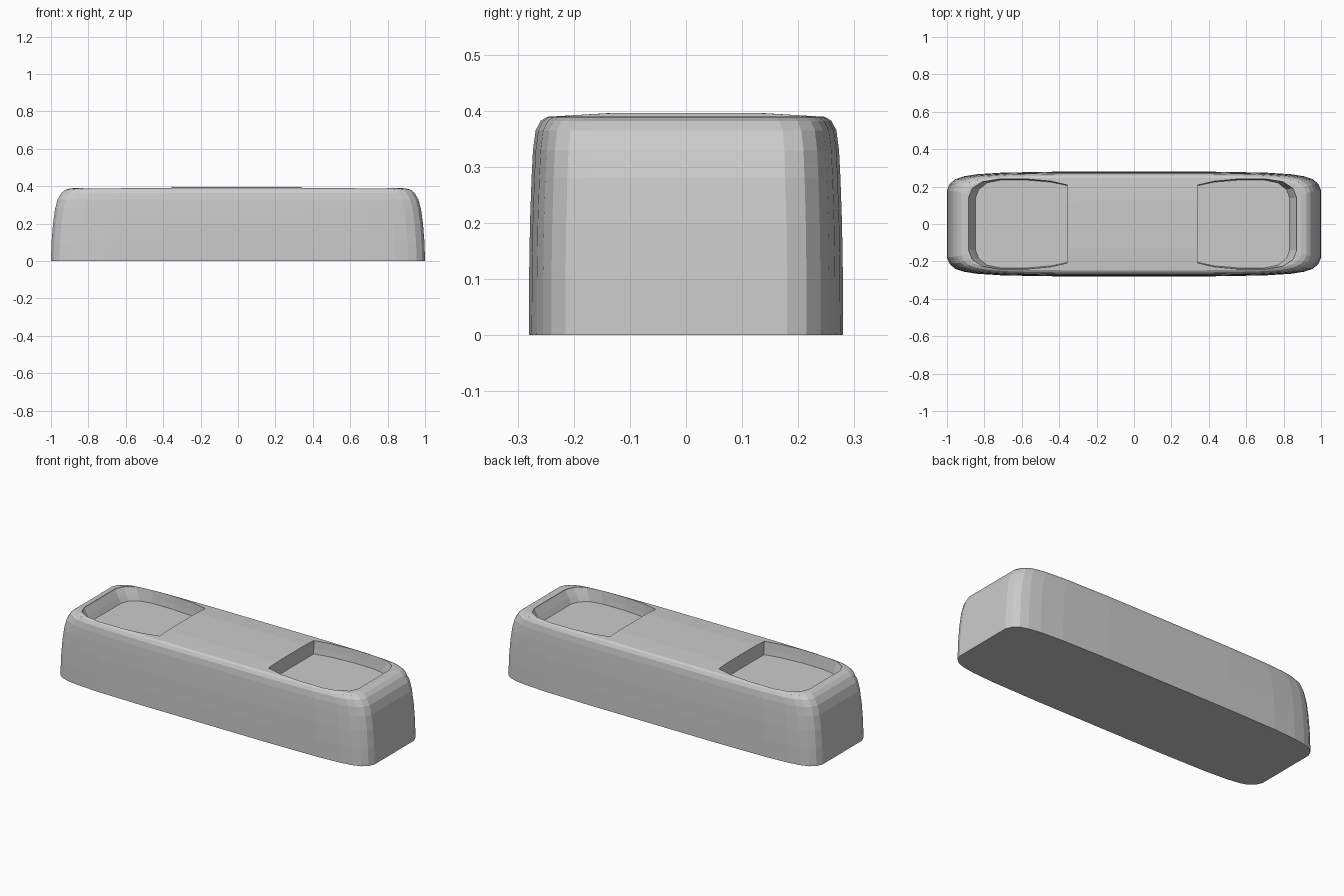
import bpy, bmesh

if "Cube" in bpy.data.objects:
    bpy.data.objects.remove(bpy.data.objects["Cube"])

grey = bpy.data.materials.new("light grey")
grey.diffuse_color = (0.6, 0.6, 0.6, 1)
grey.use_nodes = True
grey.node_tree.nodes["Principled BSDF"].inputs["Base Color"].default_value = grey.diffuse_color


def loft(name, rings):
    """Skin a stack of closed rings and cap both ends."""
    bm = bmesh.new()
    loops = [[bm.verts.new(p) for p in ring] for ring in rings]
    n = len(loops[0])
    for a, b in zip(loops, loops[1:]):
        for i in range(n):
            j = (i + 1) % n
            bm.faces.new((a[i], a[j], b[j], b[i]))
    bm.faces.new(loops[0][::-1])
    bm.faces.new(loops[-1])
    bmesh.ops.recalc_face_normals(bm, faces=bm.faces)
    mesh = bpy.data.meshes.new(name)
    bm.to_mesh(mesh)
    bm.free()
    mesh.materials.append(grey)
    obj = bpy.data.objects.new(name, mesh)
    bpy.context.collection.objects.link(obj)
    return obj


# Body: rounded plan outline, tapering in towards a softly domed top
quarter = [(1, .09), (1, .18), (.985, .215), (.955, .24), (.91, .255),
           (.84, .266), (.7, .275), (.4, .28)]
half = quarter + [(0, .28)] + [(-x, y) for x, y in quarter[::-1]]
outline = half + [(-x, -y) for x, y in half]
levels = [(0, 1, 1), (.1, .997, .999), (.2, .989, .993), (.28, .978, .983),
          (.33, .964, .974), (.365, .943, .957), (.382, .922, .925),
          (.389, .895, .885), (.396, .36, .47)]
body = loft("body", [[(x * sx, y * sy, z) for x, y in outline]
                     for z, sx, sy in levels])

# Pockets: a straight inner wall, and outer walls that slope up to the rim
floor = [(0, .205), (.09, .224), (.22, .235), (.36, .234), (.43, .22),
         (.475, .185), (.492, .14)]
rim = [(0, .208), (.09, .229), (.22, .241), (.37, .24), (.455, .226),
       (.51, .19), (.53, .14)]


def pocket(name, side, inner):
    def ring(points, z):
        loop = points + [(x, -y) for x, y in points[::-1]]
        return [(side * (inner + x), y, z) for x, y in loop]
    mid = [((a + c) / 2 - .004, (b + d) / 2) for (a, b), (c, d) in zip(floor, rim)]
    mid[0] = (0, mid[0][1])
    return loft(name, [ring(floor, .315), ring(mid, .345),
                       ring(rim, .384), ring(rim, .45)])


bpy.context.view_layer.objects.active = body
for side, inner, name in ((1, .34, "right_pocket"), (-1, .355, "left_pocket")):
    cutter = pocket(name, side, inner)
    cut = body.modifiers.new(name, 'BOOLEAN')
    cut.operation = 'DIFFERENCE'
    cut.solver = 'EXACT'
    cut.object = cutter
    bpy.ops.object.modifier_apply(modifier=name)
    bpy.data.objects.remove(cutter)
